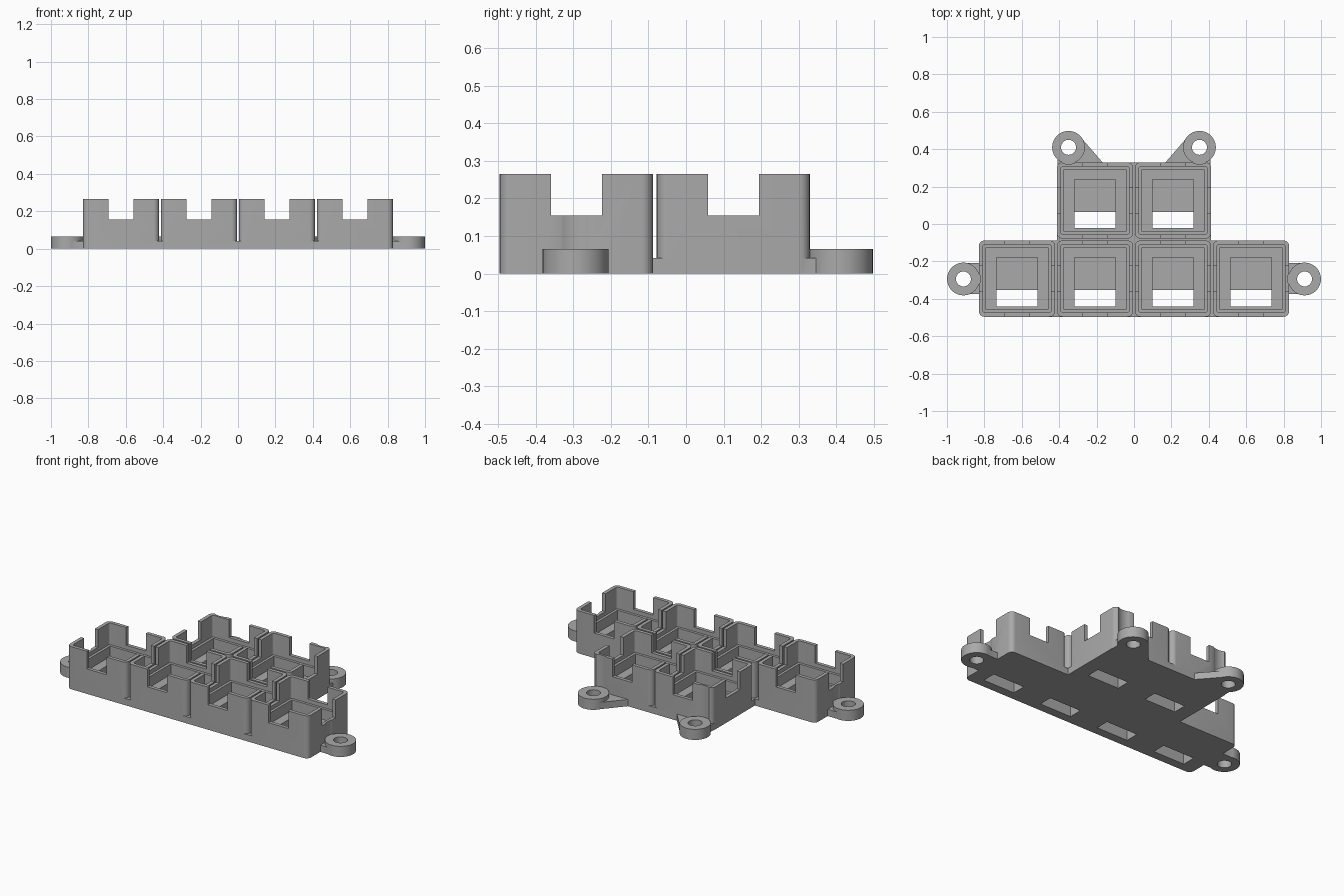
import bpy
import bmesh
import math

if "Cube" in bpy.data.objects:
    bpy.data.objects.remove(bpy.data.objects["Cube"], do_unlink=True)

grey = bpy.data.materials.new("plastic_grey")
grey.use_nodes = True
colour = (0.4, 0.4, 0.4, 1)
grey.diffuse_color = colour
grey.node_tree.nodes["Principled BSDF"].inputs["Base Color"].default_value = colour

ROW_FRONT, ROW_BACK = -0.292, 0.126
PITCH, HALF = 0.417, 0.204
TOP, NOTCH, LEDGE, FLOOR, POCKET = 0.265, 0.155, 0.13, 0.065, 0.022
BASE, LUG_TOP = 0.042, 0.066
CELLS = [(i * PITCH, ROW_FRONT) for i in (-1.5, -0.5, 0.5, 1.5)]
CELLS += [(i * PITCH, ROW_BACK) for i in (-0.5, 0.5)]
LUGS = [(s * x, y) for s in (-1, 1) for x, y in ((0.912, -0.294), (0.35, 0.41))]


def prism(name, points, z0, z1):
    """Extrude a plan outline from z0 to z1."""
    bm = bmesh.new()
    face = bm.faces.new([bm.verts.new((x, y, z0)) for x, y in points])
    out = bmesh.ops.extrude_face_region(bm, geom=[face])
    verts = [g for g in out["geom"] if isinstance(g, bmesh.types.BMVert)]
    bmesh.ops.translate(bm, verts=verts, vec=(0, 0, z1 - z0))
    bmesh.ops.recalc_face_normals(bm, faces=bm.faces)
    mesh = bpy.data.meshes.new(name)
    bm.to_mesh(mesh)
    bm.free()
    mesh.materials.append(grey)
    obj = bpy.data.objects.new(name, mesh)
    bpy.context.scene.collection.objects.link(obj)
    return obj


def rounded(cx, cy, hx, hy, r=0.0, steps=6):
    """Outline of a rectangle with rounded corners."""
    if r == 0:
        return [(cx + a * hx, cy + b * hy) for a, b in ((1, 1), (-1, 1), (-1, -1), (1, -1))]
    points = []
    for q, (a, b) in enumerate(((1, 1), (-1, 1), (-1, -1), (1, -1))):
        for k in range(steps + 1):
            t = math.pi / 2 * (q + k / steps)
            points.append((cx + a * (hx - r) + r * math.cos(t),
                           cy + b * (hy - r) + r * math.sin(t)))
    return points


def disc(cx, cy, r, n=48):
    return [(cx + r * math.cos(2 * math.pi * k / n),
             cy + r * math.sin(2 * math.pi * k / n)) for k in range(n)]


def combine(target, tools, operation):
    """Apply a boolean for each tool, then discard the tools."""
    for tool in tools:
        mod = target.modifiers.new(operation, 'BOOLEAN')
        mod.operation, mod.solver, mod.object = operation, 'EXACT', tool
    graph = bpy.context.evaluated_depsgraph_get()
    mesh = bpy.data.meshes.new_from_object(target.evaluated_get(graph))
    target.modifiers.clear()
    target.data = mesh
    for tool in tools:
        bpy.data.objects.remove(tool, do_unlink=True)


# Base plate joining all cells
tray = prism("socket_tray", rounded(0, ROW_FRONT, 1.5 * PITCH + HALF, HALF, 0.03), 0, BASE)
solids = [prism("back_base", rounded(0, 0.08, PITCH / 2 + HALF, ROW_BACK + HALF - 0.08, 0.03), 0, BASE),
          prism("neck_base", rounded(0, -0.05, PITCH / 2 + HALF, 0.12), 0, BASE)]

# Socket blocks
for x, y in CELLS:
    solids.append(prism("socket_block", rounded(x, y, HALF, HALF, 0.03), 0.001, TOP))

# Webs between lugs and blocks
for s in (-1, 1):
    solids.append(prism("side_web", rounded(s * 0.86, -0.292, 0.055, 0.083), 0, BASE))
    web = [(s * x, y) for x, y in ((0.16, 0.32), (0.29, 0.47), (0.35, 0.41), (0.41, 0.4), (0.41, 0.3))]
    solids.append(prism("back_web", web, 0, BASE))
combine(tray, solids, 'UNION')

# Screw head clearance above each lug
combine(tray, [prism("clearance", disc(x, y, 0.09), LUG_TOP, 0.3) for x, y in LUGS], 'DIFFERENCE')

# Hollow each socket: rim, ledge, pocket, wire slot and side notches
cuts = []
for x, y in CELLS:
    cuts += [prism("rim_cut", rounded(x, y, 0.182, 0.182, 0.012), LEDGE, 0.3),
             prism("well_cut", rounded(x, y, 0.166, 0.166), FLOOR, 0.3),
             prism("pocket_cut", rounded(x, y - 0.018, 0.11, 0.13), POCKET, 0.3),
             prism("slot_cut", rounded(x, y - 0.105, 0.11, 0.043), -0.05, 0.3),
             prism("notch_x", rounded(x, y, 0.206, 0.068), NOTCH, 0.3),
             prism("notch_y", rounded(x, y, 0.068, 0.206), NOTCH, 0.3)]
combine(tray, cuts, 'DIFFERENCE')

# Mounting lugs with screw holes
combine(tray, [prism("lug", disc(x, y, 0.0875), 0, LUG_TOP) for x, y in LUGS], 'UNION')
combine(tray, [prism("hole", disc(x, y, 0.04), -0.05, 0.2) for x, y in LUGS], 'DIFFERENCE')

# Centre, then smooth the rounded edges only
bpy.context.view_layer.objects.active = tray
tray.select_set(True)
bpy.ops.object.shade_smooth_by_angle(angle=math.radians(30))
